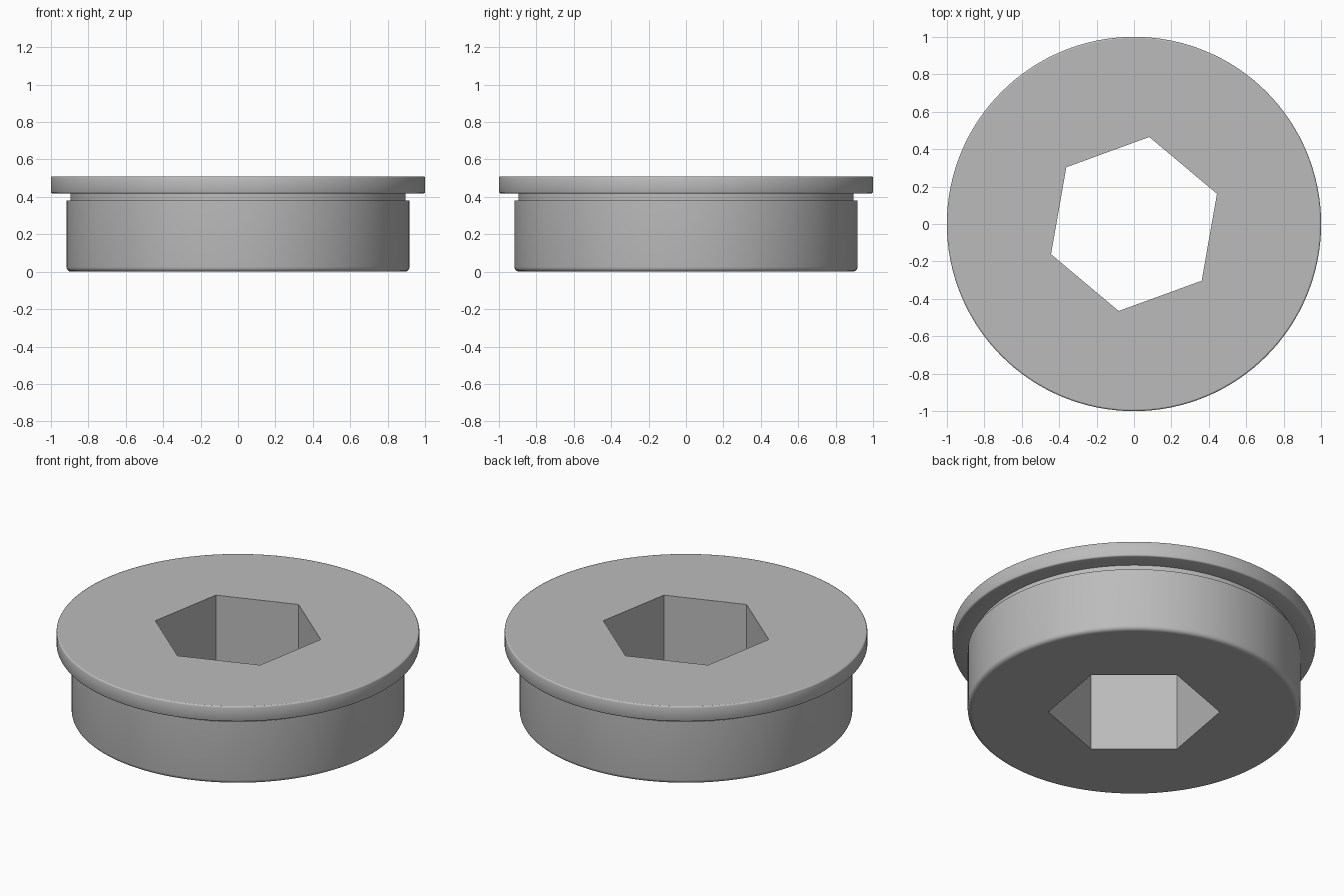
import bpy, bmesh
from math import sin, cos, pi, radians

cube = bpy.data.objects.get("Cube")
if cube:
    bpy.data.objects.remove(cube)

SEGMENTS = 128
HEIGHT = 0.51
HEX_RADIUS, HEX_TURN = 0.472, radians(20)


def fillet(radius, z, size, start, steps):
    """Quarter-round profile points about a corner centre, from angle start."""
    return [(radius + size * cos(start + pi / 2 * i / steps),
             z + size * sin(start + pi / 2 * i / steps)) for i in range(steps + 1)]


def ring(bm, radius, z, count, turn=0.0):
    return [bm.verts.new((radius * cos(turn + 2 * pi * i / count),
                          radius * sin(turn + 2 * pi * i / count), z))
            for i in range(count)]


def bridge(bm, low, high, smooth):
    n = len(low)
    for i in range(n):
        j = (i + 1) % n
        face = bm.faces.new((low[i], low[j], high[j], high[i]))
        face.smooth = smooth


def loop_edges(bm, loop):
    return [bm.edges.get((v, loop[i - 1])) for i, v in enumerate(loop)]


# Outer profile: rounded foot, body, groove, flange
profile = fillet(0.892, 0.025, 0.025, -pi / 2, 5)
profile += [(0.917, 0.38), (0.895, 0.38), (0.895, 0.418)]
profile += fillet(0.992, 0.426, 0.008, -pi / 2, 2)
profile += fillet(0.992, HEIGHT - 0.008, 0.008, 0, 2)

bm = bmesh.new()
rings = [ring(bm, r, z, SEGMENTS) for r, z in profile]
for low, high in zip(rings, rings[1:]):
    bridge(bm, low, high, True)

# Hexagonal through socket
hex_low = ring(bm, HEX_RADIUS, 0, 6, HEX_TURN)
hex_high = ring(bm, HEX_RADIUS, HEIGHT, 6, HEX_TURN)
bridge(bm, hex_high, hex_low, False)

# Flat end faces between rim and socket
for rim, socket in ((rings[0], hex_low), (rings[-1], hex_high)):
    edges = loop_edges(bm, rim) + loop_edges(bm, socket)
    bmesh.ops.triangle_fill(bm, edges=edges, use_beauty=True)
    for edge in edges:
        edge.smooth = False

bmesh.ops.recalc_face_normals(bm, faces=bm.faces[:])
for edge in bm.edges:
    if edge.calc_face_angle(0) > radians(50):
        edge.smooth = False

mesh = bpy.data.meshes.new("flanged_plug")
bm.to_mesh(mesh)
bm.free()
plug = bpy.data.objects.new("flanged_plug", mesh)
bpy.context.collection.objects.link(plug)

# Plain grey metal
grey = bpy.data.materials.new("plain_grey")
grey.use_nodes = True
colour = (0.5, 0.5, 0.5, 1)
grey.diffuse_color = colour
grey.node_tree.nodes["Principled BSDF"].inputs["Base Color"].default_value = colour
mesh.materials.append(grey)
